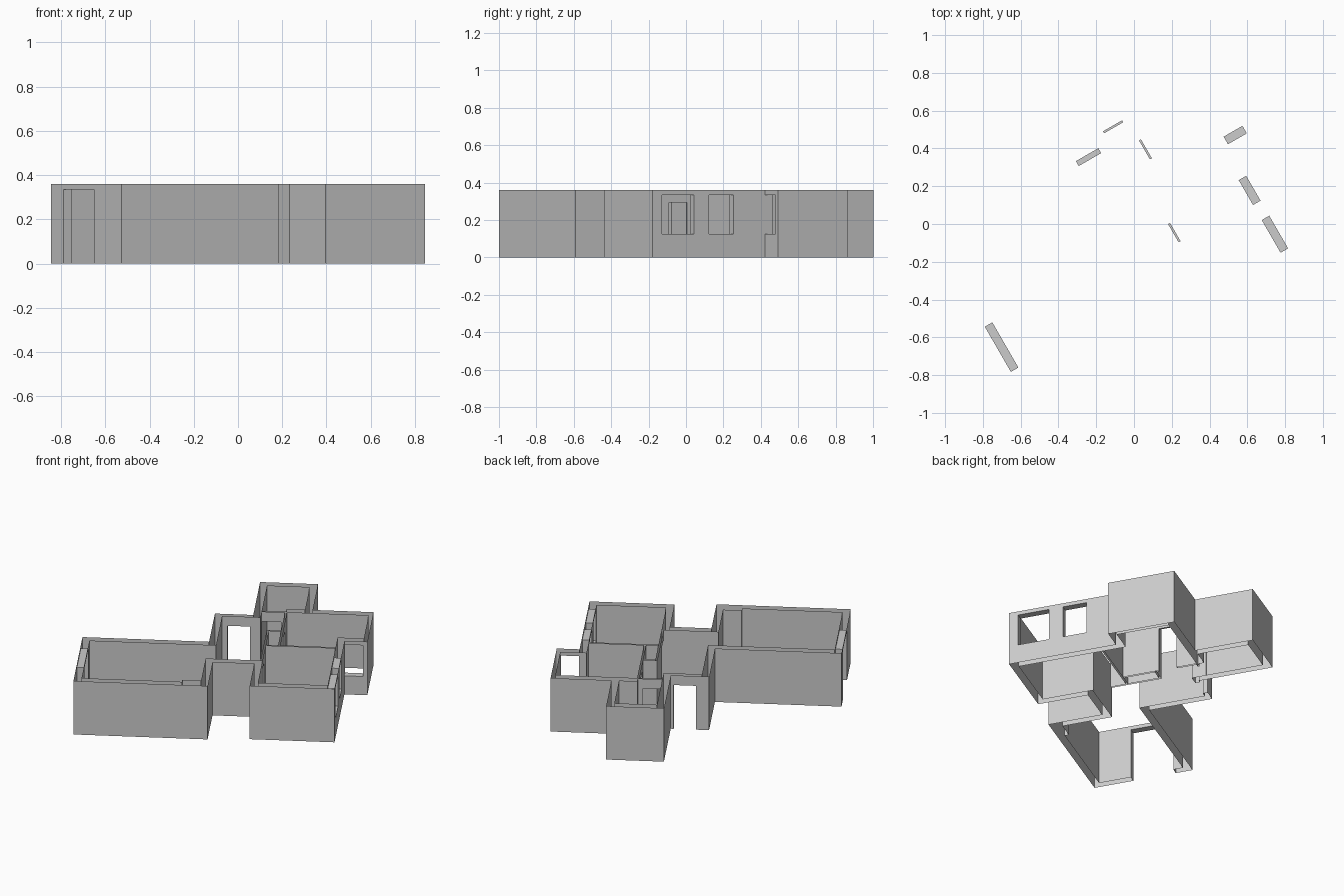
import bpy, bmesh, math
from mathutils import Matrix

if "Cube" in bpy.data.objects:
    bpy.data.objects.remove(bpy.data.objects["Cube"], do_unlink=True)

HEIGHT = 0.36
SILL, WINDOW_TOP = 0.125, 0.335
DOOR_TOP = 0.295
T = 0.046                      # outer wall thickness
TILT = Matrix.Rotation(math.radians(30), 3, 'Z')

plaster = bpy.data.materials.new("plaster_grey")
plaster.use_nodes = True
GREY = (0.6, 0.6, 0.6, 1)
plaster.diffuse_color = GREY
plaster.node_tree.nodes["Principled BSDF"].inputs["Base Color"].default_value = GREY


def inside(point, box):
    return all(box[2 * i] < point[i] < box[2 * i + 1] for i in range(3))


def build_walls(name, walls, openings):
    """Merge wall footprints, cut the openings, leave the wall tops and bottoms open."""
    walls = [w + (0, HEIGHT) for w in walls]
    cuts = [sorted({round(v, 4) for b in walls + openings for v in b[2 * i:2 * i + 2]})
            for i in range(3)]

    def solid(cell):
        if any(c < 0 or c >= len(cuts[i]) - 1 for i, c in enumerate(cell)):
            return False
        mid = [(cuts[i][c] + cuts[i][c + 1]) / 2 for i, c in enumerate(cell)]
        return (any(inside(mid, w) for w in walls)
                and not any(inside(mid, o) for o in openings))

    bm = bmesh.new()
    cells = [(i, j, k) for i in range(len(cuts[0]) - 1)
             for j in range(len(cuts[1]) - 1) for k in range(len(cuts[2]) - 1)]
    for cell in filter(solid, cells):
        for axis in range(3):
            for side in (0, 1):
                beside = list(cell)
                beside[axis] += 2 * side - 1
                level = cuts[axis][cell[axis] + side]
                if solid(beside) or (axis == 2 and level in (0, HEIGHT)):
                    continue
                a, b = (axis + 1) % 3, (axis + 2) % 3
                ring = []
                for da, db in ((0, 0), (1, 0), (1, 1), (0, 1)):
                    co = [0, 0, 0]
                    co[axis] = level
                    co[a], co[b] = cuts[a][cell[a] + da], cuts[b][cell[b] + db]
                    ring.append(bm.verts.new(co))
                bm.faces.new(ring if side else ring[::-1])
    bmesh.ops.remove_doubles(bm, verts=bm.verts[:], dist=0.0005)
    bmesh.ops.dissolve_limit(bm, angle_limit=0.02, verts=bm.verts[:], edges=bm.edges[:])
    bmesh.ops.rotate(bm, cent=(0, 0, 0), matrix=TILT, verts=bm.verts[:])
    mesh = bpy.data.meshes.new(name)
    bm.to_mesh(mesh)
    bm.free()
    mesh.materials.append(plaster)
    bpy.context.collection.objects.link(bpy.data.objects.new(name, mesh))


# Plan lines along the house (P) and across it (Q)
P_LEFT, P_HALL, P_BED, P_RIGHT, P_ANNEX = -0.956, -0.134, 0.122, 0.642, 0.782
Q_LOUNGE, Q_LOUNGE_BACK, Q_BED, Q_PORCH = -0.604, 0.033, -0.578, -0.255
Q_STEP, Q_DOOR, Q_REAR, Q_BACK = 0.163, 0.442, 0.546, 0.92
P_BACK_L, P_BACK_R = 0.055, 0.409

outer = [
    # lounge
    (P_LEFT, P_LEFT + T, Q_LOUNGE, Q_LOUNGE_BACK),
    (P_LEFT, P_HALL, Q_LOUNGE, Q_LOUNGE + T),
    (P_LEFT, P_HALL, Q_LOUNGE_BACK - T, Q_LOUNGE_BACK),
    (P_HALL - T, P_HALL, Q_LOUNGE, Q_PORCH + T),
    (-0.295, P_HALL, Q_LOUNGE, -0.53),
    # hall
    (P_HALL - T, P_HALL, Q_LOUNGE_BACK - T, Q_DOOR),
    (P_HALL - T, P_BED + T, Q_PORCH, Q_PORCH + T),
    (P_HALL - T, P_BACK_L + T, Q_DOOR - 0.03, Q_DOOR),
    # front bedroom
    (P_BED, P_BED + T, Q_BED, Q_PORCH + T),
    (P_BED, P_RIGHT, Q_BED, Q_BED + T),
    (P_RIGHT - T, P_RIGHT, Q_BED, Q_STEP),
    # rear bedroom
    (P_RIGHT - T, P_ANNEX, Q_STEP - T, Q_STEP),
    (P_ANNEX - 0.025, P_ANNEX, Q_STEP - T, Q_REAR),
    (0.25, P_ANNEX, Q_REAR - T, Q_REAR),
    # back room
    (P_BACK_L, P_BACK_L + T, Q_DOOR - 0.03, Q_BACK),
    (P_BACK_L, P_BACK_R, Q_BACK - T, Q_BACK),
    (P_BACK_R - T, P_BACK_R, Q_REAR - T, Q_BACK),
]
outer_openings = [
    (P_LEFT - T, P_LEFT + T, -0.352, -0.076, -1, WINDOW_TOP),        # patio door
    (-0.1, 0.037, Q_DOOR - T, Q_DOOR + T, -1, DOOR_TOP),             # entrance
    (P_RIGHT - T, P_RIGHT + T, -0.52, -0.32, SILL, WINDOW_TOP),
    (P_RIGHT - T, P_RIGHT + T, -0.228, -0.076, SILL, WINDOW_TOP),
    (P_RIGHT, 0.757, Q_STEP - T, Q_STEP, SILL, WINDOW_TOP),
]
build_walls("outer_walls", outer, outer_openings)

# Thin inner partitions with doorways
H = 0.006
partitions = [
    (0.162 - H, 0.162 + H, Q_PORCH + T, 0.23 + H),
    (0.162 - H, P_RIGHT - T, 0.015 - H, 0.015 + H),
    (0.25 - H, 0.25 + H, 0.015 - H, 0.501 + H),
    (0.162 - H, 0.25 + H, 0.23 - H, 0.23 + H),
    (P_BACK_L + T, 0.25 + H, 0.501 - H, 0.501 + H),
]
doorways = [
    (0.15, 0.18, -0.202, -0.09, -1, DOOR_TOP),
    (0.24, 0.26, 0.254, 0.37, -1, DOOR_TOP),
    (0.104, 0.22, 0.49, 0.51, -1, DOOR_TOP),
]
build_walls("partition_walls", partitions, doorways)
